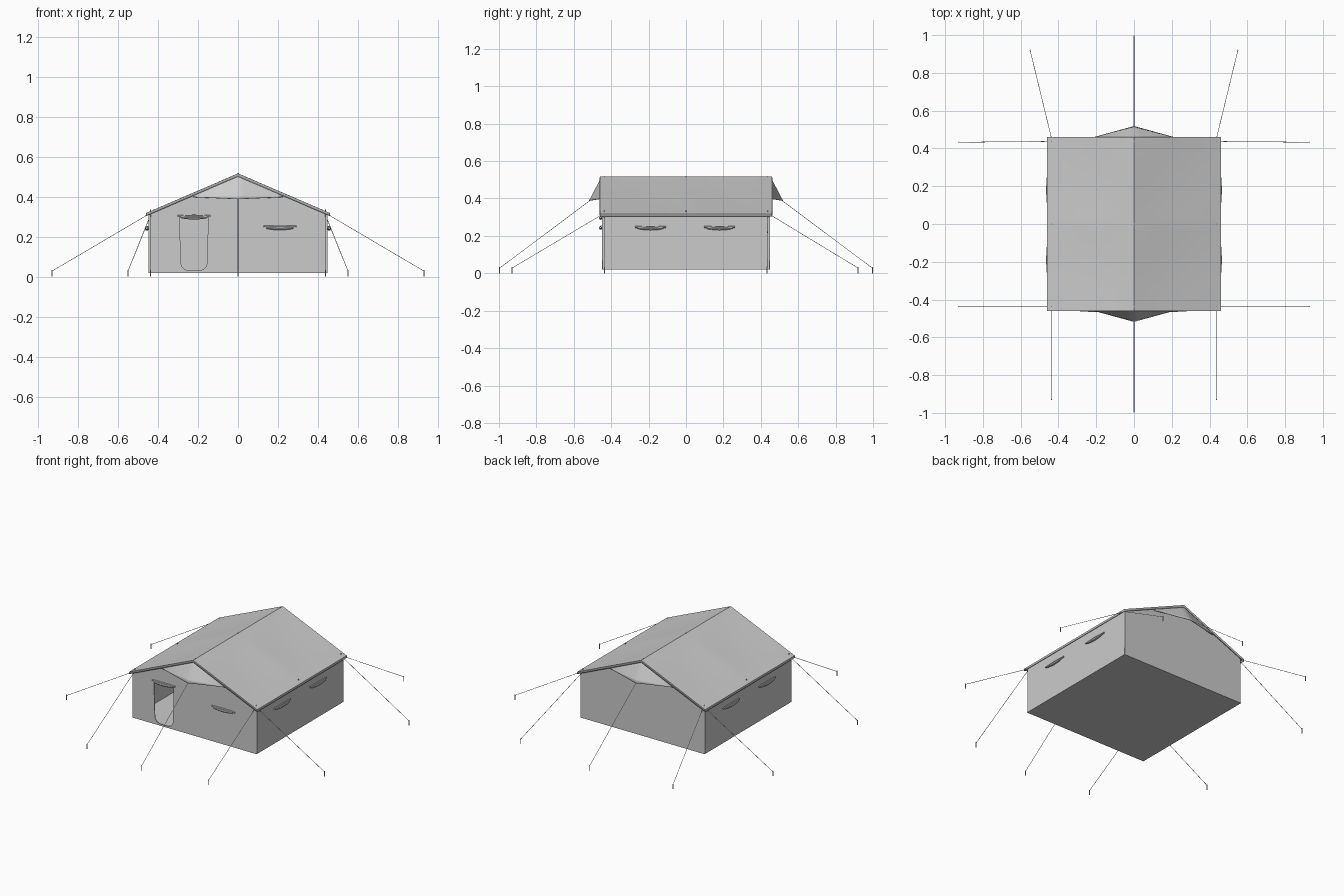
import bpy, bmesh, math
from mathutils import Vector

if "Cube" in bpy.data.objects:
    bpy.data.objects.remove(bpy.data.objects["Cube"])

RIDGE, EAVE, HALF = 0.515, 0.317, 0.46


def roof_z(x):
    return RIDGE - (RIDGE - EAVE) * abs(x) / HALF


def link(name, bm, smooth=False):
    bmesh.ops.recalc_face_normals(bm, faces=bm.faces)
    me = bpy.data.meshes.new(name)
    bm.to_mesh(me)
    bm.free()
    ob = bpy.data.objects.new(name, me)
    bpy.context.collection.objects.link(ob)
    if smooth:
        bpy.ops.object.select_all(action='DESELECT')
        ob.select_set(True)
        bpy.context.view_layer.objects.active = ob
        bpy.ops.object.shade_smooth_by_angle(angle=math.radians(30))
    return ob


def box(name, lo, hi):
    bm = bmesh.new()
    bmesh.ops.create_cube(bm, size=1)
    lo, hi = Vector(lo), Vector(hi)
    for v in bm.verts:
        v.co = Vector((lo[i] + hi[i]) / 2 + v.co[i] * (hi[i] - lo[i]) for i in range(3))
    return link(name, bm)


def tube(name, pts, r, radii=None, sides=8):
    # swept tube through points
    bm = bmesh.new()
    pts = [Vector(p) for p in pts]
    rings = []
    for i, p in enumerate(pts):
        d = pts[min(i + 1, len(pts) - 1)] - pts[max(i - 1, 0)]
        q = d.to_track_quat('Z', 'Y')
        k = r * (radii[i] if radii else 1)
        rings.append([bm.verts.new(p + q @ Vector((k * math.cos(a), k * math.sin(a), 0)))
                      for a in (math.tau * j / sides for j in range(sides))])
    for a, b in zip(rings, rings[1:]):
        for j in range(sides):
            bm.faces.new((a[j], a[(j + 1) % sides], b[(j + 1) % sides], b[j]))
    bm.faces.new(rings[0][::-1])
    bm.faces.new(rings[-1])
    return link(name, bm, True)


def grid(name, nu, nv, f, hem=0.0, thick=0.003):
    # sheet from a parametric function, with optional hanging hem
    bm = bmesh.new()
    vs = [[bm.verts.new(f(i / nu, j / nv)) for j in range(nv + 1)] for i in range(nu + 1)]
    for i in range(nu):
        for j in range(nv):
            bm.faces.new((vs[i][j], vs[i + 1][j], vs[i + 1][j + 1], vs[i][j + 1]))
    bmesh.ops.remove_doubles(bm, verts=bm.verts, dist=1e-5)
    if hem:
        edges = [e for e in bm.edges if e.is_boundary]
        new = bmesh.ops.extrude_edge_only(bm, edges=edges)['geom']
        for v in new:
            if isinstance(v, bmesh.types.BMVert):
                v.co.z -= hem
    ob = link(name, bm, True)
    m = ob.modifiers.new('cloth', 'SOLIDIFY')
    m.thickness, m.offset = thick, 0
    return ob


def flat_wall(name, y, loops):
    # filled outline in the xz plane; later loops are holes
    cu = bpy.data.curves.new(name, 'CURVE')
    cu.dimensions, cu.fill_mode, cu.extrude = '2D', 'BOTH', 0.002
    for loop in loops:
        s = cu.splines.new('POLY')
        s.points.add(len(loop) - 1)
        for p, (x, z) in zip(s.points, loop):
            p.co = (x, z, 0, 1)
        s.use_cyclic_u = True
    tmp = bpy.data.objects.new(name + '_outline', cu)
    bpy.context.collection.objects.link(tmp)
    bpy.context.view_layer.update()
    me = bpy.data.meshes.new_from_object(tmp.evaluated_get(bpy.context.evaluated_depsgraph_get()))
    bpy.data.objects.remove(tmp)
    ob = bpy.data.objects.new(name, me)
    ob.rotation_euler.x = math.pi / 2
    ob.location.y = y
    bpy.context.collection.objects.link(ob)


# floor and walls
box('floor', (-0.448, -0.448, 0.019), (0.448, 0.448, 0.024))
for s, n in ((-1, 'left'), (1, 'right')):
    box(n + '_wall', (s * 0.446 - 0.002, -0.446, 0.02), (s * 0.446 + 0.002, 0.446, 0.318))
gable = [(-0.446, 0.02), (0.446, 0.02), (0.446, 0.318), (0, 0.508), (-0.446, 0.318)]
arc = [(-0.22 + 0.065 * math.copysign(abs(math.cos(a)) ** 0.6, math.cos(a)),
        0.07 + 0.04 * math.sin(a)) for a in (math.pi + math.pi * i / 16 for i in range(17))]
door = [(-0.293, 0.3)] + arc + [(-0.149, 0.3)]
flat_wall('front_wall', -0.446, [gable, door])
flat_wall('back_wall', 0.446, [gable])


# roof sheet, sagging slightly between the poles
def roof(u, v):
    x, y = (2 * u - 1) * HALF, (2 * v - 1) * HALF
    sag = 0.005 * math.sin(math.pi * abs(x) / HALF) * math.sin(math.pi * abs(y) / HALF)
    return (x, y, roof_z(x) - sag)


grid('roof', 20, 20, roof, hem=0.014)

# bulging vent hoods under both ridge ends
for s, n in ((-1, 'front'), (1, 'back')):
    def hood(u, v, s=s):
        x = (2 * u - 1) * 0.225
        k = 1 - abs(2 * u - 1)
        top = Vector((x, s * 0.455, roof_z(x) - 0.008))
        low = Vector((x, s * (0.455 + 0.062 * k), 0.398 - 0.01 * k))
        return top.lerp(low, v)
    grid(n + '_hood', 16, 6, hood)

# poles with pins poking through the roof
for x in (-0.437, 0, 0.437):
    for y in (-0.437, 0, 0.437):
        top = roof_z(x)
        tube('pole', [(x, y, 0.022), (x, y, top)], 0.004)
        tube('pole_pin', [(x, y, top - 0.01), (x, y, top + (0.008 if x else 0.004))], 0.0025)


# rolled-up flaps: a top strip and a sagging roll
def rolled_flap(name, c, axis, out, half):
    c, axis, out = Vector(c), Vector(axis), Vector(out)
    up = Vector((0, 0, 1))
    pts, rad = [], []
    for i in range(9):
        t = i / 4 - 1
        pts.append(c + axis * half * 0.82 * t + out * 0.008 - up * (0.004 + 0.004 * (1 - t * t)))
        rad.append(1.0 - 0.35 * t * t)
    tube(name + '_roll', pts, 0.009, rad)
    a, b = c - axis * half, c + axis * half
    tube(name + '_strip', [a + out * 0.004, c + out * 0.006 + up * 0.002, b + out * 0.004], 0.005)


rolled_flap('door', (-0.22, -0.448, 0.303), (1, 0, 0), (0, -1, 0), 0.082)
rolled_flap('front_window', (0.21, -0.448, 0.25), (1, 0, 0), (0, -1, 0), 0.083)
for s, n in ((-1, 'left'), (1, 'right')):
    for y in (-0.19, 0.18):
        rolled_flap(n + '_window', (s * 0.448, y, 0.247), (0, 1, 0), (s, 0, 0), 0.083)

# guy ropes and ground stakes
ropes = [((0, s * 0.515, 0.388), (0, s * 0.996)) for s in (-1, 1)]
for s in (-1, 1):
    ropes += [((s * 0.455, -0.437, 0.308), (s * 0.93, -0.437)),
              ((s * 0.455, 0.437, 0.308), (s * 0.93, 0.433)),
              ((s * 0.437, -0.455, 0.31), (s * 0.437, -0.93)),
              ((s * 0.437, 0.455, 0.31), (s * 0.55, 0.92))]
for a, (x, y) in ropes:
    tube('guy_rope', [a, (x, y, 0.028)], 0.0014, sides=6)
    tube('stake', [(x, y, 0), (x, y, 0.033)], 0.003, sides=6)
